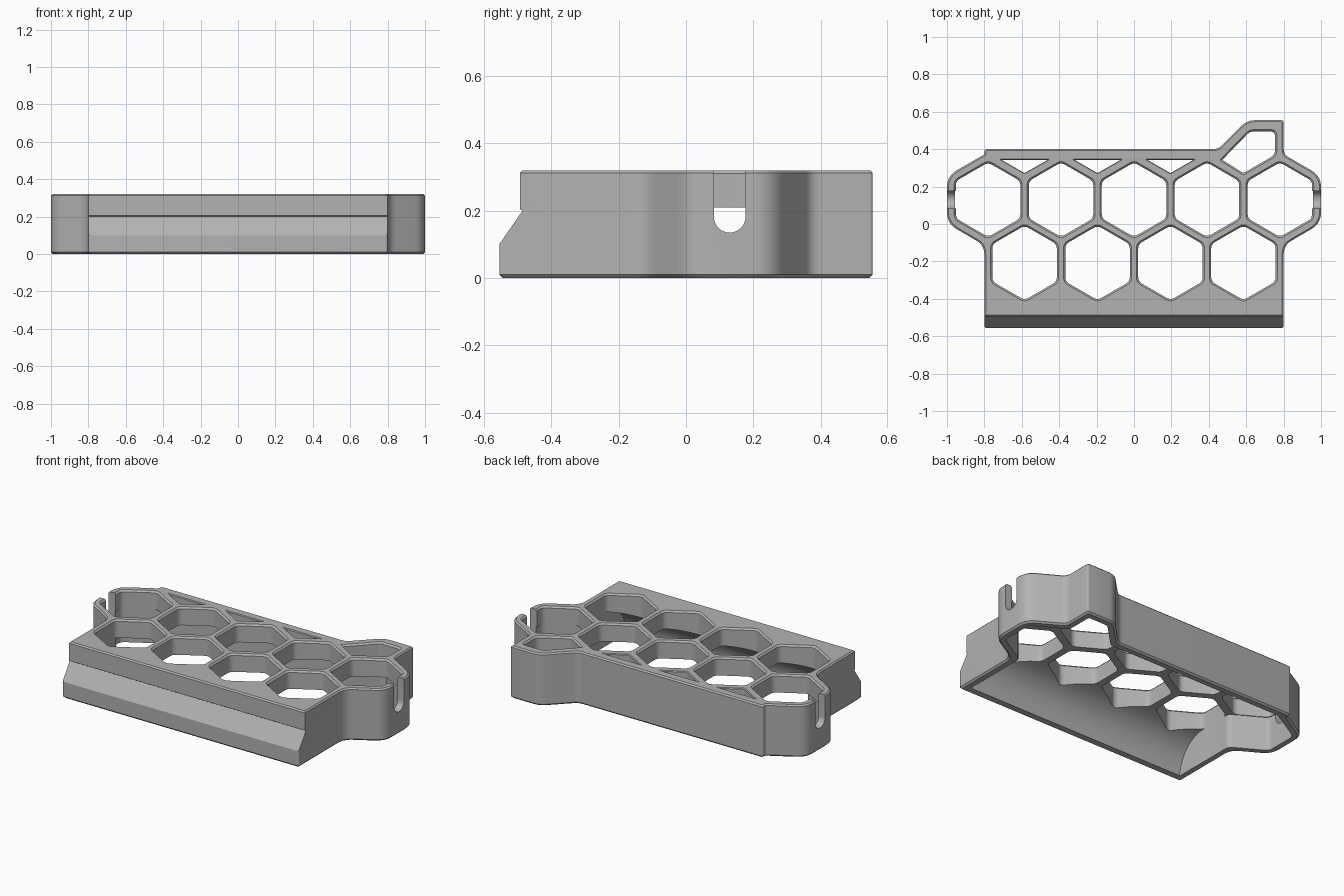
import bpy, bmesh
from math import sin, cos, pi, radians
from mathutils import Vector

old = bpy.data.objects.get("Cube")
if old:
    bpy.data.objects.remove(old)

grey = bpy.data.materials.new("plain_grey")
grey.use_nodes = True
colour = (0.45, 0.45, 0.45, 1)
grey.diffuse_color = colour
grey.node_tree.nodes["Principled BSDF"].inputs["Base Color"].default_value = colour

H = 0.32          # full height
PLATE = 0.21      # underside of the honeycomb
PITCH = 0.39      # spacing of the cells
WALL = 0.045
ROW_Y = 0.13      # centre line of the rear row
SLOPE = 3 ** -0.5


def offset(pts, d):
    """Grow a counter-clockwise polygon by d with mitred corners."""
    out = []
    for i, p in enumerate(pts):
        a = (p - pts[i - 1]).normalized()
        b = (pts[(i + 1) % len(pts)] - p).normalized()
        na, nb = Vector((a.y, -a.x)), Vector((b.y, -b.x))
        out.append(p + (na + nb) * d / (1 + na.dot(nb)))
    return out


def rounded(pts, radii, steps=5):
    """Replace each corner by a short curve."""
    out = []
    for i, p in enumerate(pts):
        q, r = pts[i - 1], pts[(i + 1) % len(pts)]
        a = p + (q - p).normalized() * radii[i]
        b = p + (r - p).normalized() * radii[i]
        for k in range(steps + 1):
            t = k / steps
            out.append(a * (1 - t) ** 2 + p * 2 * t * (1 - t) + b * t * t)
    return out


def loft(bm, pts, radii, levels):
    """Closed prism through (height, growth) levels."""
    rings = [[bm.verts.new((p.x, p.y, z)) for p in rounded(offset(pts, d), radii)]
             for z, d in levels]
    n = len(rings[0])
    for low, high in zip(rings, rings[1:]):
        for i in range(n):
            j = (i + 1) % n
            bm.faces.new((low[i], low[j], high[j], high[i]))
    bm.faces.new(rings[0][::-1])
    bm.faces.new(rings[-1])


def bar(bm, profile, x0, x1):
    """Extrude a (y, z) profile along x."""
    a = [bm.verts.new((x0, y, z)) for y, z in profile]
    b = [bm.verts.new((x1, y, z)) for y, z in profile]
    n = len(a)
    for i in range(n):
        j = (i + 1) % n
        bm.faces.new((a[i], a[j], b[j], b[i]))
    bm.faces.new(a[::-1])
    bm.faces.new(b)


def finish(bm, name):
    bmesh.ops.recalc_face_normals(bm, faces=bm.faces)
    mesh = bpy.data.meshes.new(name)
    bm.to_mesh(mesh)
    bm.free()
    mesh.materials.append(grey)
    obj = bpy.data.objects.new(name, mesh)
    bpy.context.scene.collection.objects.link(obj)
    return obj


def subtract(obj, cutter):
    mod = obj.modifiers.new("cut", 'BOOLEAN')
    mod.operation, mod.solver, mod.object = 'DIFFERENCE', 'EXACT', cutter
    bpy.context.view_layer.objects.active = obj
    bpy.ops.object.modifier_apply(modifier=mod.name)
    bpy.data.objects.remove(cutter)


# Outer outline: x, y, corner rounding
outline = [
    (-0.8, -0.555, 0.01), (0.8, -0.555, 0.01), (0.8, -0.113, 0.05),
    (1, 0.003, 0.06), (1, 0.257, 0.06), (0.8, 0.372, 0.03),
    (0.8, 0.555, 0.01), (0.605, 0.555, 0.04), (0.45, 0.4, 0.03),
    (-0.8, 0.4, 0.01), (-0.8, 0.372, 0.01), (-1, 0.257, 0.06),
    (-1, 0.003, 0.06), (-0.8, -0.113, 0.05)]
points = [Vector(p[:2]) for p in outline]
radii = [p[2] for p in outline]

# Body block with small chamfers above and below
bm = bmesh.new()
loft(bm, points, radii, [(0, -0.01), (0.01, 0), (H - 0.008, 0), (H, -0.008)])
body = finish(bm, "honeycomb_holder")

# Sloping front face
bm = bmesh.new()
bar(bm, [(-0.7, 0.1), (-0.555, 0.1), (-0.486, 0.2), (-0.494, 0.205),
         (-0.494, H - 0.008), (-0.48, H + 0.006), (-0.48, 0.4), (-0.7, 0.4)], -0.9, 0.9)
subtract(body, finish(bm, "front_cutter"))

# Hollow underside, vaulted along the front
bm = bmesh.new()
inner = [Vector((p.x, max(p.y, -0.55))) for p in points]
loft(bm, inner, [min(r, 0.025) for r in radii], [(-0.1, -0.043), (PLATE, -0.043)])
cavity = finish(bm, "cavity_cutter")
bm = bmesh.new()
arc = [(-0.3 - 0.205 * cos(t * pi / 32), PLATE * sin(t * pi / 32)) for t in range(17)]
bar(bm, [(-0.7, -0.2), (-0.505, -0.2)] + arc + [(-0.3, 0.3), (-0.7, 0.3)], -0.95, 0.95)
subtract(cavity, finish(bm, "vault_cutter"))
subtract(body, cavity)

# Through holes with softened top rims
bm = bmesh.new()
rim = [(-0.05, 0), (H - 0.01, 0), (H, 0.009), (H + 0.05, 0.009)]
reach = (PITCH - WALL) / 3 ** 0.5
cells = [((i - 2) * PITCH, ROW_Y) for i in range(5)]
cells += [((i - 1.5) * PITCH, ROW_Y - PITCH * 3 ** 0.5 / 2) for i in range(4)]
for cx, cy in cells:
    hexagon = [Vector((cx + reach * cos(a), cy + reach * sin(a)))
               for a in (radians(30 + 60 * k) for k in range(6))]
    loft(bm, hexagon, [0.025] * 6, rim)

# Triangular gaps along the rear
low, high = 0.272, 0.343
half = (high - low) / SLOPE
for i in range(3):
    cx = (i - 1.5) * PITCH
    gap = [Vector((cx, low)), Vector((cx + half, high)), Vector((cx - half, high))]
    loft(bm, gap, [0.006] * 3, [(0.1, 0), (H - 0.005, 0), (H, 0.004), (H + 0.05, 0.004)])

# Opening in the rear corner bump
cx = 1.5 * PITCH
bump = [(cx, low), (0.755, low + (0.755 - cx) * SLOPE), (0.755, 0.495),
        (0.62, 0.495), (cx - half + 0.01, high)]
loft(bm, [Vector(p) for p in bump], [0.01, 0.03, 0.03, 0.02, 0.006], rim)
subtract(body, finish(bm, "hole_cutter"))

# U-shaped wire slots in both ends
bm = bmesh.new()
r = 0.047
slot = [(ROW_Y + r, 0.4), (ROW_Y - r, 0.4)]
slot += [(ROW_Y - r * cos(k * pi / 16), 0.182 - r * sin(k * pi / 16)) for k in range(17)]
for side in (-1, 1):
    bar(bm, slot, side * 0.9, side * 1.1)
subtract(body, finish(bm, "slot_cutter"))

# Smooth the rounded corners, keep the edges crisp
for o in bpy.context.selected_objects:
    o.select_set(False)
body.select_set(True)
bpy.context.view_layer.objects.active = body
bpy.ops.object.shade_smooth_by_angle(angle=radians(30))
